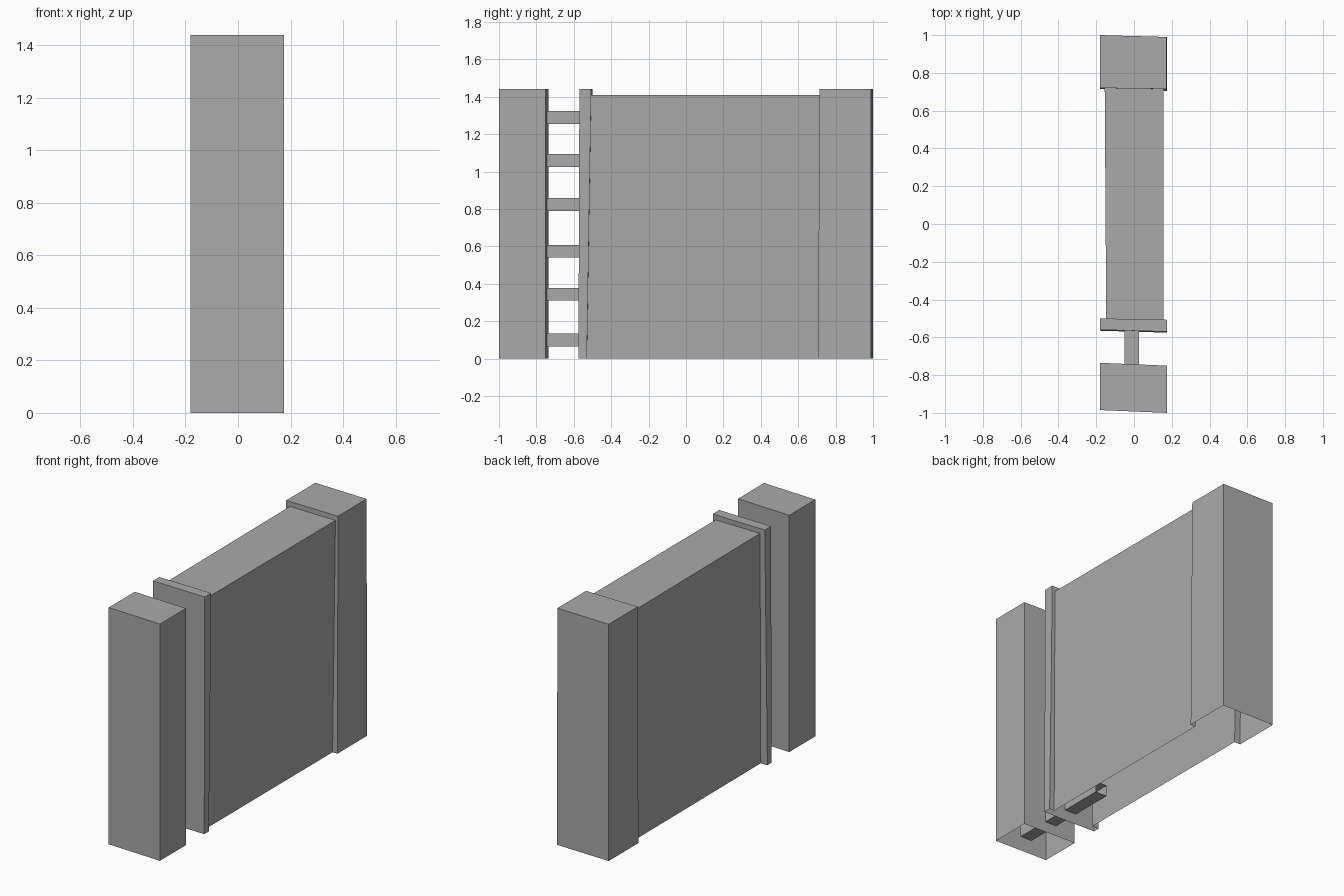
import bpy

cube = bpy.data.objects.get("Cube")
if cube:
    bpy.data.objects.remove(cube)

grey = bpy.data.materials.new("plain_grey")
grey.use_nodes = True
grey.diffuse_color = (0.4, 0.4, 0.4, 1)
grey.node_tree.nodes["Principled BSDF"].inputs["Base Color"].default_value = (0.4, 0.4, 0.4, 1)


def build(name, verts, faces):
    mesh = bpy.data.meshes.new(name)
    mesh.from_pydata(verts, [], faces)
    mesh.materials.append(grey)
    mesh.update()
    obj = bpy.data.objects.new(name, mesh)
    bpy.context.collection.objects.link(obj)
    return obj


SIDES = {"front": (0, 1, 5, 4), "left": (1, 2, 6, 5), "back": (2, 3, 7, 6),
         "right": (3, 0, 4, 7), "top": (4, 5, 6, 7), "bottom": (3, 2, 1, 0)}


def shell(name, low, high, z0, z1, omit=()):
    """Box between two outlines (front -x, front +x, back +x, back -x) with open sides."""
    verts = [(x, y, z0) for x, y in low] + [(x, y, z1) for x, y in high]
    return build(name, verts, [f for s, f in SIDES.items() if s not in omit])


def collar(name, low, high, inner_low, inner_high, z1, z2, back):
    """Upright wall with an arch-like opening where the panel joins it."""
    (a, b), (c, d) = low, high
    p, q = inner_low
    r, s = inner_high

    def on_wall(x, z):
        # Follow the slight lean and skew of the wall
        t, u = z / z2, (x - a[0]) / (b[0] - a[0])
        y_low = a[1] + (b[1] - a[1]) * u
        y_high = c[1] + (d[1] - c[1]) * u
        return (x, y_low + (y_high - y_low) * t, z)

    verts = [on_wall(*v) for v in ((a[0], 0), (p, 0), (r, z1), (s, z1), (q, 0),
                                   (b[0], 0), (d[0], z2), (c[0], z2))]
    faces = [(0, 1, 2, 7), (2, 3, 6, 7), (3, 4, 5, 6)]
    build(name, verts, [f[::-1] for f in faces] if back else faces)


HEIGHT, PANEL_TOP = 1.44, 1.41
L, R = -0.18, 0.175

# Free-standing front post, open underneath
post = [(L, -0.985), (R, -1.0), (R, -0.75), (L, -0.735)]
shell("front_post", post, post, 0, HEIGHT, ("bottom",))

# Rear post with its front wall opened for the panel
rear_low = [(L, 0.715), (R, 0.705), (R, 0.99), (L, 1.0)]
rear_high = [(L, 0.72), (0.172, 0.715), (0.172, 0.99), (L, 1.0)]
shell("rear_post", rear_low, rear_high, 0, HEIGHT, ("bottom", "front"))
collar("rear_post_flange", rear_low[:2], rear_high[:2], (-0.14, 0.142), (-0.155, 0.155),
       PANEL_TOP, HEIGHT, False)

# Thin end plate with its back wall opened for the panel
plate_low = [(L, -0.565), (R, -0.575), (R, -0.53), (L, -0.525)]
plate_high = [(L, -0.56), (R, -0.57), (R, -0.507), (L, -0.5)]
shell("end_plate", plate_low, plate_high, 0, HEIGHT, ("bottom", "back"))
collar("end_plate_flange", plate_low[:1:-1], plate_high[:1:-1], (-0.135, 0.142),
       (-0.147, 0.155), PANEL_TOP, HEIGHT, True)

# Broad panel, open underneath and at both ends
shell("panel", [(-0.135, -0.526), (0.142, -0.53), (0.142, 0.706), (-0.14, 0.714)],
      [(-0.147, -0.501), (0.155, -0.507), (0.155, 0.715), (-0.155, 0.72)],
      0, PANEL_TOP, ("bottom", "front", "back"))

# Hollow rungs joining the front post to the panel
rung = [(-0.05, -0.96), (0.027, -0.96), (0.027, -0.3), (-0.05, -0.3)]
for i, z in enumerate((0.065, 0.31, 0.54, 0.79, 1.025, 1.255)):
    shell(f"rung_{i + 1}", rung, rung, z, z + 0.068, ("front", "back"))
